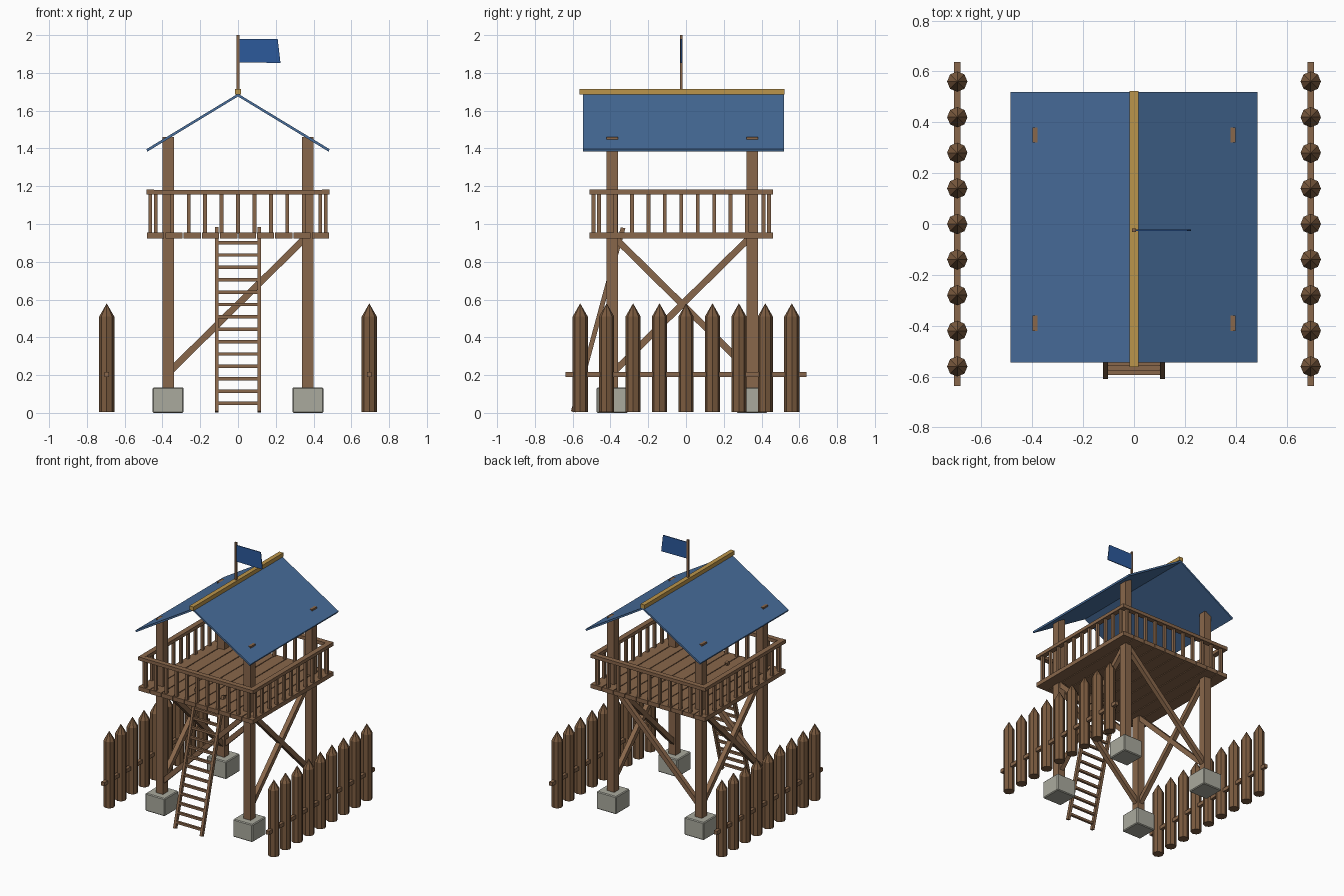
import bpy, bmesh, math
from mathutils import Vector

if "Cube" in bpy.data.objects:
    bpy.data.objects.remove(bpy.data.objects["Cube"], do_unlink=True)


def material(name, r, g, b):
    m = bpy.data.materials.new(name)
    m.use_nodes = True
    m.diffuse_color = (r, g, b, 1)
    m.node_tree.nodes["Principled BSDF"].inputs["Base Color"].default_value = (r, g, b, 1)
    return m


WOOD = material("brown wood", 0.25, 0.135, 0.07)
STAKE = material("dark stake wood", 0.2, 0.105, 0.05)
STONE = material("grey stone", 0.4, 0.4, 0.34)
ROOF = material("roof blue", 0.065, 0.155, 0.33)
FLAG = material("flag blue", 0.025, 0.1, 0.33)
GOLD = material("golden ridge wood", 0.5, 0.3, 0.07)


def finish(name, bm, mat):
    bmesh.ops.recalc_face_normals(bm, faces=bm.faces)
    mesh = bpy.data.meshes.new(name)
    bm.to_mesh(mesh)
    bm.free()
    mesh.materials.append(mat)
    obj = bpy.data.objects.new(name, mesh)
    bpy.context.collection.objects.link(obj)
    return obj


def box(name, center, size, mat, bevel=0):
    bm = bmesh.new()
    bmesh.ops.create_cube(bm, size=1)
    bmesh.ops.scale(bm, vec=size, verts=bm.verts)
    if bevel:
        bmesh.ops.bevel(bm, geom=bm.edges[:], offset=bevel, segments=1, affect='EDGES')
    obj = finish(name, bm, mat)
    obj.location = center
    return obj


def beam(name, a, b, width, depth, mat):
    """Square timber running from a to b."""
    a, b = Vector(a), Vector(b)
    obj = box(name, (a + b) / 2, (width, depth, (b - a).length), mat)
    d = b - a
    # keep one side of the timber parallel to the wall it lies in
    if abs(d.x) > abs(d.y):
        obj.rotation_euler = (0, math.atan2(d.x, d.z), 0)
    else:
        obj.rotation_euler = (-math.atan2(d.y, d.z), 0, 0)
    return obj


def prism(name, outline, y0, y1, mat):
    """Extrude an (x, z) outline along y."""
    bm = bmesh.new()
    face = bm.faces.new([bm.verts.new((x, y0, z)) for x, z in outline])
    ext = bmesh.ops.extrude_face_region(bm, geom=[face])
    moved = [v for v in ext["geom"] if isinstance(v, bmesh.types.BMVert)]
    bmesh.ops.translate(bm, vec=(0, y1 - y0, 0), verts=moved)
    return finish(name, bm, mat)


MID = -0.02           # tower centre in y
P = 0.37              # post offset
FRONT, BACK = MID - P, MID + P

# Footings and corner posts
for sx in (-1, 1):
    for y in (FRONT, BACK):
        box("stone_footing", (sx * P, y, 0.0675), (0.165, 0.165, 0.135), STONE, 0.006)
        box("corner_post", (sx * P, y, 0.78), (0.06, 0.06, 1.36), WOOD)

# Diagonal braces: single on front and back, crossed on the sides
LOW, HIGH = 0.21, 0.94
for y in (FRONT, BACK):
    beam("cross_brace", (-P, y, LOW), (P, y, HIGH), 0.035, 0.035, WOOD)
for sx in (-1, 1):
    beam("side_brace", (sx * P, FRONT, LOW), (sx * P, BACK, HIGH), 0.035, 0.035, WOOD)
    beam("side_brace", (sx * P, FRONT, HIGH), (sx * P, BACK, LOW), 0.035, 0.035, WOOD)

# Platform planks
DECK_Y = -0.025
for i in range(10):
    box("deck_plank", ((i - 4.5) * 0.097, DECK_Y, 0.94), (0.091, 0.97, 0.032), WOOD)

# Railing on all four sides
R = 0.465
for s in (-1, 1):
    box("top_rail", (0, DECK_Y + s * R, 1.168), (0.97, 0.04, 0.026), WOOD)
    box("top_rail", (s * R, DECK_Y, 1.169), (0.04, 0.97, 0.026), WOOD)
    for i in range(-5, 6):
        t = i * 0.087
        box("baluster", (t, DECK_Y + s * R, 1.055), (0.02, 0.02, 0.21), WOOD)
        box("baluster", (s * R, DECK_Y + t, 1.055), (0.02, 0.02, 0.21), WOOD)

# Ladder leaning on the front edge
foot, head = Vector((0, -0.597, 0.006)), Vector((0, -0.333, 0.98))
for sx in (-1, 1):
    off = Vector((sx * 0.112, 0, 0))
    beam("ladder_rail", foot + off, head + off, 0.02, 0.025, WOOD)
for i in range(14):
    z = 0.05 + i * 0.0655
    p = foot.lerp(head, (z - foot.z) / (head.z - foot.z))
    box("ladder_rung", p, (0.235, 0.018, 0.018), WOOD)

# Gable roof and ridge beam
for s in (-1, 1):
    prism("roof_panel", [(0, 1.69), (s * 0.485, 1.396), (s * 0.48, 1.383), (0, 1.675)],
          -0.545, 0.52, ROOF)
box("ridge_beam", (0, -0.02, 1.7), (0.034, 1.085, 0.03), GOLD)

# Flag and pole
box("flag_pole", (0, -0.025, 1.85), (0.014, 0.014, 0.3), WOOD)
prism("flag", [(0.005, 1.98), (0.21, 1.98), (0.225, 1.853), (0.005, 1.855)],
      -0.028, -0.022, FLAG)

# Palisades: pointed eight-sided stakes joined by a rail
for sx in (-1, 1):
    x = sx * 0.695
    box("fence_rail", (x, 0, 0.203), (0.026, 1.276, 0.028), WOOD)
    for i in range(-4, 5):
        bm = bmesh.new()
        for r2, h, z in ((0.04, 0.505, 0.2525), (0, 0.07, 0.54)):
            bmesh.ops.create_cone(bm, cap_ends=(r2 > 0), segments=8, radius1=0.04,
                                  radius2=r2, depth=h)
            new = [v for v in bm.verts if not v.tag]
            bmesh.ops.translate(bm, vec=(0, 0, z), verts=new)
            for v in new:
                v.tag = True
        bmesh.ops.remove_doubles(bm, verts=bm.verts, dist=0.0005)
        stake = finish("fence_stake", bm, STAKE)
        stake.location = (x, i * 0.14, 0.005)
